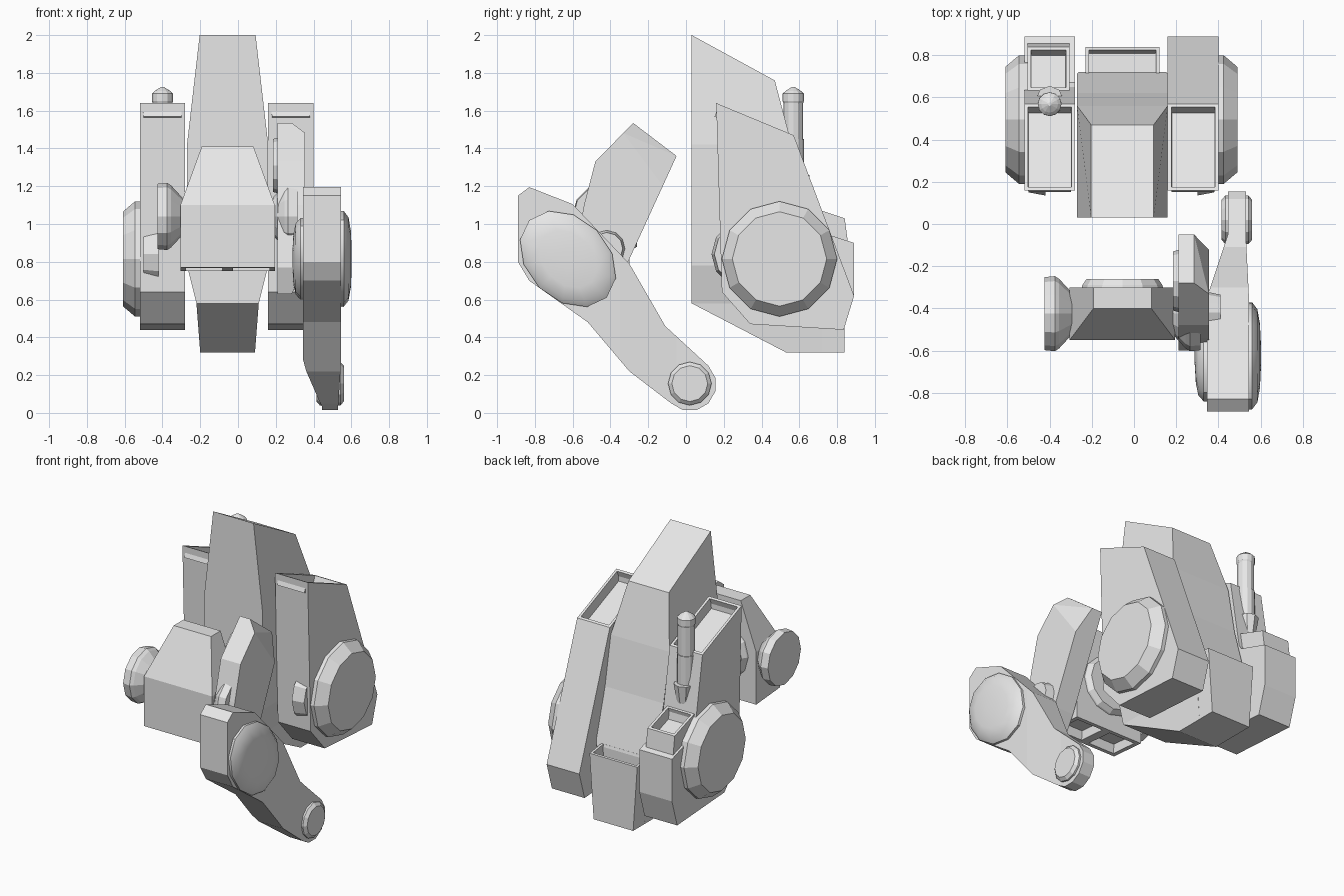
import bpy
import bmesh
from math import sin, cos, pi, radians
from mathutils import Matrix, Vector

cube = bpy.data.objects.get("Cube")
if cube:
    bpy.data.objects.remove(cube, do_unlink=True)

grey = bpy.data.materials.new("light grey")
grey.use_nodes = True
grey.diffuse_color = (0.8, 0.8, 0.8, 1)
grey.node_tree.nodes["Principled BSDF"].inputs["Base Color"].default_value = (0.8, 0.8, 0.8, 1)

MID = -0.055  # centre line of the column and chest


def finish(name, bm, smooth=False):
    bmesh.ops.recalc_face_normals(bm, faces=bm.faces)
    for f in bm.faces:
        f.smooth = smooth
    mesh = bpy.data.meshes.new(name)
    bm.to_mesh(mesh)
    bm.free()
    mesh.materials.append(grey)
    obj = bpy.data.objects.new(name, mesh)
    bpy.context.collection.objects.link(obj)
    return obj


def prism(profile, x0, x1):
    """Side profile of (y, z) points pushed along x."""
    bm = bmesh.new()
    face = bm.faces.new([bm.verts.new((x0, y, z)) for y, z in profile])
    out = bmesh.ops.extrude_face_region(bm, geom=[face])
    moved = [v for v in out["geom"] if isinstance(v, bmesh.types.BMVert)]
    bmesh.ops.translate(bm, verts=moved, vec=(x1 - x0, 0, 0))
    bmesh.ops.recalc_face_normals(bm, faces=bm.faces)
    return bm


def cut(bm, point, normal):
    geom = bm.verts[:] + bm.edges[:] + bm.faces[:]
    bmesh.ops.bisect_plane(bm, geom=geom, plane_co=point, plane_no=normal)


def recess(bm, rule, rim, depth):
    """Sink the faces that pass the rule, leaving a rim."""
    bm.normal_update()
    faces = [f for f in bm.faces if rule(f)]
    bmesh.ops.inset_individual(bm, faces=faces, thickness=rim)
    bmesh.ops.inset_individual(bm, faces=faces, thickness=0.003, depth=-depth)


def blend(t, a, b, va, vb):
    k = min(max((t - a) / (b - a), 0), 1)
    return va + (vb - va) * k


def lathe(name, centre, rings, axis="X", sides=12, stretch=(1, 1), turn=0, smooth=False):
    """Rings of (offset, radius) turned around an axis."""
    bm = bmesh.new()
    rows = []
    for off, r in rings:
        rows.append([bm.verts.new((off, r * stretch[0] * sin(2 * pi * i / sides),
                                   r * stretch[1] * cos(2 * pi * i / sides)))
                     for i in range(sides)])
    for a, b in zip(rows, rows[1:]):
        for i in range(sides):
            j = (i + 1) % sides
            bm.faces.new((a[i], a[j], b[j], b[i]))
    bm.faces.new(rows[0])
    bm.faces.new(rows[-1])
    spin = {"X": Matrix.Identity(4), "Y": Matrix.Rotation(pi / 2, 4, "Z"),
            "Z": Matrix.Rotation(-pi / 2, 4, "Y")}[axis]
    bm.transform(Matrix.Translation(centre) @ spin @ Matrix.Rotation(turn, 4, "X"))
    return finish(name, bm, smooth)


# Central column, narrowed at the top and bottom
bm = prism([(0.03, 2), (0.47, 1.76), (0.56, 1.42), (0.62, 1.1), (0.72, 0.75),
            (0.72, 0.32), (0.53, 0.32), (0.03, 0.58)], -1, 1)
for z in (1.42, 0.78, 0.58):
    cut(bm, (0, 0, z), (0, 0, 1))
for v in bm.verts:
    z = v.co.z
    half = 0.148 if z > 1.7 else blend(z, 0.58, 0.78, 0.165, 0.215)
    if z < 0.58:
        half = blend(z, 0.32, 0.58, 0.145, 0.165)
    v.co.x = MID + half * v.co.x
finish("central_column", bm)

# Open pocket on the back of the column
bm = prism([(0.70, 0.77), (0.84, 0.75), (0.84, 0.32), (0.70, 0.32)], -1, 1)
for v in bm.verts:
    v.co.x = MID + v.co.x * (0.175 if v.co.z > 0.5 else 0.145)
recess(bm, lambda f: f.normal.z > 0.8, 0.022, 0.1)
finish("back_pocket", bm)

# Side pods with sunken tops
pod_top = [(0.16, 1.64), (0.57, 1.47)]
pod_base = [(0.89, 0.62), (0.835, 0.44), (0.34, 0.47), (0.19, 0.64)]
pod_step = [(0.65, 1.0), (0.67, 0.97), (0.89, 0.90)]
for name, profile, x0, x1 in (("left_pod", pod_top + pod_base, 0.16, 0.40),
                              ("right_pod", pod_top + pod_step + pod_base, -0.52, -0.28)):
    bm = prism(profile, x0, x1)
    recess(bm, lambda f: f.normal.z > 0.8 and f.calc_center_median().z > 1.4, 0.024, 0.07)
    finish(name, bm)

# Open box on the back of the right pod
bm = prism([(0.63, 1.10), (0.84, 1.03), (0.86, 0.88), (0.63, 0.88)], -0.505, -0.305)
recess(bm, lambda f: f.normal.z > 0.8, 0.024, 0.07)
finish("right_pod_box", bm)

# Large side discs and the small hubs showing through the pod fronts
for side, edge, hub in ((1, 0.40, 0.30), (-1, -0.52, -0.42)):
    word = "left" if side > 0 else "right"
    lathe(word + "_pod_disc", (edge, 0.495, 0.815),
          [(-0.02 * side, 0.305), (0.025 * side, 0.305), (0.09 * side, 0.25)])
    lathe(word + "_pod_hub", (hub, 0.315, 0.84), [(0, 0.18), (0.08 * side, 0.165)])

# Launcher tube on the right pod
tube = (-0.4, 0.568, 0)
lathe("tube", tube, [(1.2, 0.057), (1.45, 0.057), (1.45, 0.052), (1.64, 0.052), (1.65, 0.056),
                     (1.69, 0.056), (1.705, 0.04), (1.725, 0.008)], axis="Z")
lathe("tube_bracket", (-0.4, 0.59, 0), [(1.14, 0.045), (1.26, 0.065)], axis="Z", sides=8)

# Chest plate with two recesses underneath
bm = prism([(-0.3, 1.41), (-0.4, 1.41), (-0.55, 1.1), (-0.55, 0.77), (-0.3, 0.75)], -1, 1)
cut(bm, (0, 0, 1.1), (0, 0, 1))
for v in bm.verts:
    v.co.x = MID + v.co.x * blend(v.co.z, 1.1, 1.41, 0.25, 0.137)
cut(bm, (MID, 0, 0), (1, 0, 0))
recess(bm, lambda f: f.normal.z < -0.8, 0.04, 0.06)
finish("chest", bm)
lathe("chest_back_disc", (MID, -0.31, 1.05), [(0, 0.195), (0.02, 0.19), (0.05, 0.17)], axis="Y")

# Shoulder discs either side of the chest
for side in (1, -1):
    lathe("left_shoulder_disc" if side > 0 else "right_shoulder_disc",
          (MID + 0.24 * side, -0.425, 1.04),
          [(0, 0.1), (0.06 * side, 0.165), (0.08 * side, 0.178), (0.13 * side, 0.173)])

# Upper arm block, its top chamfered outward
bm = prism([(-0.28, 1.535), (-0.05, 1.36), (-0.32, 0.77), (-0.4, 0.63),
            (-0.55, 0.63), (-0.6, 0.77), (-0.54, 1.1), (-0.48, 1.33)], 0.21, 0.355)
cut(bm, (0, -0.12, 1.2), Vector((0, 0.8, 0.6)))
for v in bm.verts:
    if v.co.x > 0.3 and (v.co.z > 1.345 and v.co.y > -0.29 or v.co.z < 0.7):
        v.co.x = 0.285
bmesh.ops.triangulate(bm, faces=[f for f in bm.faces if abs(f.normal.x) > 0.5])
finish("upper_arm", bm)
lathe("upper_arm_inner_disc", (0.22, -0.27, 1.31), [(0, 0.15), (-0.035, 0.14)])
lathe("elbow_joint", (0.34, -0.42, 0.87), [(0, 0.1), (0.07, 0.085)])

# Forearm with a rounded, narrower end
arc = [(0.02 + 0.14 * cos(radians(a)), 0.15 + 0.14 * sin(radians(a)))
       for a in range(45, -136, -30)]
bm = prism([(-0.89, 1.15), (-0.83, 1.195), (-0.6, 1.105), (-0.5, 1.0), (-0.3, 0.79),
            (-0.11, 0.46)] + arc + [(-0.3, 0.22), (-0.52, 0.48), (-0.83, 0.70), (-0.89, 0.80)],
           -1, 1)
for y in (-0.35, -0.05):
    cut(bm, (0, y, 0), (0, 1, 0))
for v in bm.verts:
    if v.co.x < 0:
        v.co.x = blend(v.co.y, -0.35, -0.05, 0.345, 0.445)
    else:
        v.co.x = blend(v.co.y, -0.35, -0.05, 0.545, 0.53)
finish("forearm", bm)

# Oval elbow caps and round wrist discs on both faces of the forearm
for side, face, wrist in ((1, 0.545, 0.53), (-1, 0.345, 0.445)):
    word = "outer" if side > 0 else "inner"
    size = 1 if side > 0 else 0.85
    lathe(word + "_elbow_cap", (face, -0.625, 0.815),
          [(-0.01 * side, size), (0.015 * side, size), (0.04 * side, 0.87 * size),
           (0.052 * side, 0.6 * size), (0.057 * side, 0.2 * size)],
          stretch=(0.215, 0.29), turn=radians(45), smooth=True)
    lathe(word + "_wrist_disc", (wrist, 0.02, 0.155),
          [(-0.01 * side, 0.115), (0.012 * side, 0.115), (0.03 * side, 0.095)])

# Keep hard rims on the rounded caps
for obj in bpy.context.collection.objects:
    if obj.name.endswith("elbow_cap"):
        bpy.ops.object.select_all(action="DESELECT")
        obj.select_set(True)
        bpy.context.view_layer.objects.active = obj
        bpy.ops.object.shade_smooth_by_angle(angle=radians(35))
